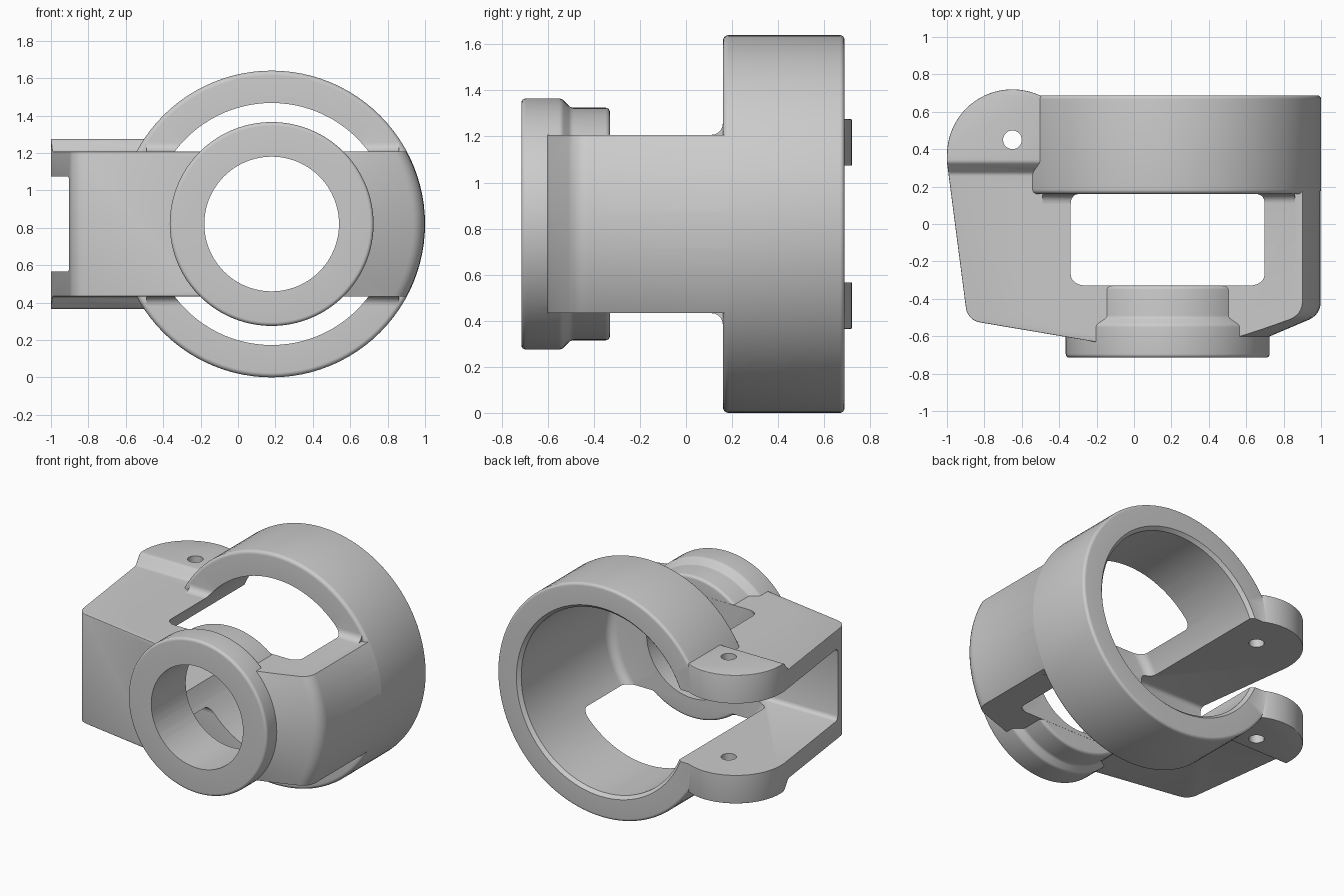
import bpy, bmesh, math
from mathutils import Vector

if "Cube" in bpy.data.objects:
    bpy.data.objects.remove(bpy.data.objects["Cube"])

CX, CZ = 0.18, 0.82      # main axis runs along y through this point
SLAB = 0.387             # half height of the body


def rounded(pts, seg=6):
    """Polygon points (a, b[, radius]) with the given corners rounded."""
    out = []
    for i, p in enumerate(pts):
        c = Vector(p[:2])
        if len(p) < 3:
            out.append(c)
            continue
        u = (Vector(pts[i - 1][:2]) - c).normalized()
        v = (Vector(pts[(i + 1) % len(pts)][:2]) - c).normalized()
        half = u.angle(v) / 2
        mid = c + (u + v).normalized() * p[2] / math.sin(half)
        t = p[2] / math.tan(half)
        a, b = c + u * t - mid, c + v * t - mid
        ang = a.angle_signed(b)
        for k in range(seg + 1):
            w = -ang * k / seg
            out.append(mid + Vector((a.x * math.cos(w) - a.y * math.sin(w),
                                     a.x * math.sin(w) + a.y * math.cos(w))))
    return out


def finish(name, bm):
    bmesh.ops.recalc_face_normals(bm, faces=bm.faces)
    me = bpy.data.meshes.new(name)
    bm.to_mesh(me)
    bm.free()
    ob = bpy.data.objects.new(name, me)
    bpy.context.collection.objects.link(ob)
    return ob


def prism(name, pts, lo, hi, axis):
    bm = bmesh.new()
    put = (lambda p, h: (h, p[0], p[1])) if axis == 'x' else (lambda p, h: (p[0], p[1], h))
    rows = [[bm.verts.new(put(p, h)) for p in pts] for h in (lo, hi)]
    bm.faces.new(rows[0])
    bm.faces.new(rows[1])
    n = len(pts)
    for i in range(n):
        j = (i + 1) % n
        bm.faces.new((rows[0][i], rows[0][j], rows[1][j], rows[1][i]))
    return finish(name, bm)


def lathe(name, pts, x=CX, z=CZ, seg=96):
    """Solid of revolution about y from an open (radius, y) profile."""
    bm = bmesh.new()
    rings = []
    for r, y in pts:
        rings.append([bm.verts.new((x + r * math.cos(2 * math.pi * k / seg), y,
                                    z + r * math.sin(2 * math.pi * k / seg)))
                      for k in range(seg)])
    bm.faces.new(rings[0])
    bm.faces.new(rings[-1])
    for a, b in zip(rings, rings[1:]):
        for k in range(seg):
            m = (k + 1) % seg
            bm.faces.new((a[k], a[m], b[m], b[k]))
    return finish(name, bm)


def apply_mod(ob, mod):
    bpy.context.view_layer.objects.active = ob
    bpy.ops.object.modifier_apply(modifier=mod.name)


def combine(ob, other, op):
    mod = ob.modifiers.new("bool", 'BOOLEAN')
    mod.operation, mod.solver, mod.object = op, 'EXACT', other
    apply_mod(ob, mod)
    bpy.data.objects.remove(other)


def bevel(ob, width):
    mod = ob.modifiers.new("bevel", 'BEVEL')
    mod.width, mod.segments = width, 3
    mod.limit_method, mod.angle_limit = 'ANGLE', math.radians(45)
    apply_mod(ob, mod)


def box(x0, x1, y0, y1):
    return [(x0, y0), (x1, y0), (x1, y1), (x0, y1)]


# Clamp ring
body = lathe("yoke_bracket", rounded([(0.5, 0.16), (0.82, 0.16, 0.025),
                                      (0.82, 0.688, 0.02), (0.5, 0.688)]))

# Right side of the body: turned shape trimmed to a flat slab
right = lathe("right_arm", rounded([(0.3, -0.62), (0.5, -0.62), (0.818, -0.485, 0.1),
                                    (0.818, 0.4), (0.3, 0.4)]))
combine(right, prism("slab", box(-2, 2, -2, 2), CZ - SLAB, CZ + SLAB, 'z'), 'INTERSECT')

# Left side of the body with the two thicker rounded ears
arc = [(-0.65 + 0.35 * math.cos(math.radians(a)), 0.37 + 0.35 * math.sin(math.radians(a)))
       for a in range(65, 181, 5)]
outline = rounded([(0.0, -0.665), (0.0, 0.684), (-0.5, 0.684)] + arc
                  + [(-1.0, 0.33), (-0.89, -0.515, 0.09)])
left = prism("left_arm", outline, 0, 2, 'z')
top = [(-1, CZ + SLAB), (0.27, CZ + SLAB, 0.03), (0.33, CZ + 0.455, 0.03), (1, CZ + 0.455)]
low = [(p[0], 2 * CZ - p[1], *p[2:]) for p in reversed(top)]
combine(left, prism("ear_steps", rounded(top + low, 3), -2, 2, 'x'), 'INTERSECT')
bevel(left, 0.015)

# Front hub with a wider collar
hub = lathe("hub", rounded([(0.2, -0.715), (0.545, -0.715, 0.02), (0.545, -0.54, 0.03),
                            (0.505, -0.50, 0.03), (0.505, -0.33, 0.02), (0.2, -0.33)]))

for part in (right, left, hub):
    combine(body, part, 'UNION')

# Fillets where the body meets the ring
curve = [(0.11 + 0.05 * math.cos(math.radians(a)), CZ + SLAB + 0.05 + 0.05 * math.sin(math.radians(a)))
         for a in range(-90, 1, 15)]
fillet = [(0.11, 1.18)] + curve + [(0.2, CZ + SLAB + 0.05), (0.2, 1.18)]
for flip in (False, True):
    pts = [(y, 2 * CZ - z) if flip else (y, z) for y, z in fillet]
    combine(body, prism("fillet", pts, -0.49, 0.86, 'x'), 'UNION')

# Large bore, hub hole, open channel on the left, pin holes
combine(body, lathe("bore", rounded([(0.1, -0.329), (0.647, -0.329, 0.06), (0.647, 0.665),
                                     (0.68, 0.70), (0.68, 1.0), (0.1, 1.0)])), 'DIFFERENCE')
combine(body, lathe("hub_hole", [(0.36, -1), (0.36, 0)]), 'DIFFERENCE')
channel = prism("channel", rounded([(-1.5, -0.41), (-0.34, -0.41), (-0.34, 1.2), (-1.5, 1.2)]),
                CZ - 0.255, CZ + 0.255, 'z')
bevel(channel, 0.03)
combine(body, channel, 'DIFFERENCE')
pin = [(-0.65 + 0.05 * math.cos(k * math.pi / 16), 0.45 + 0.05 * math.sin(k * math.pi / 16))
       for k in range(32)]
combine(body, prism("pin_hole", pin, -1, 3, 'z'), 'DIFFERENCE')

# Smooth shading with crisp edges
bpy.ops.object.select_all(action='DESELECT')
body.select_set(True)
bpy.context.view_layer.objects.active = body
bpy.ops.object.shade_smooth_by_angle(angle=math.radians(32))
